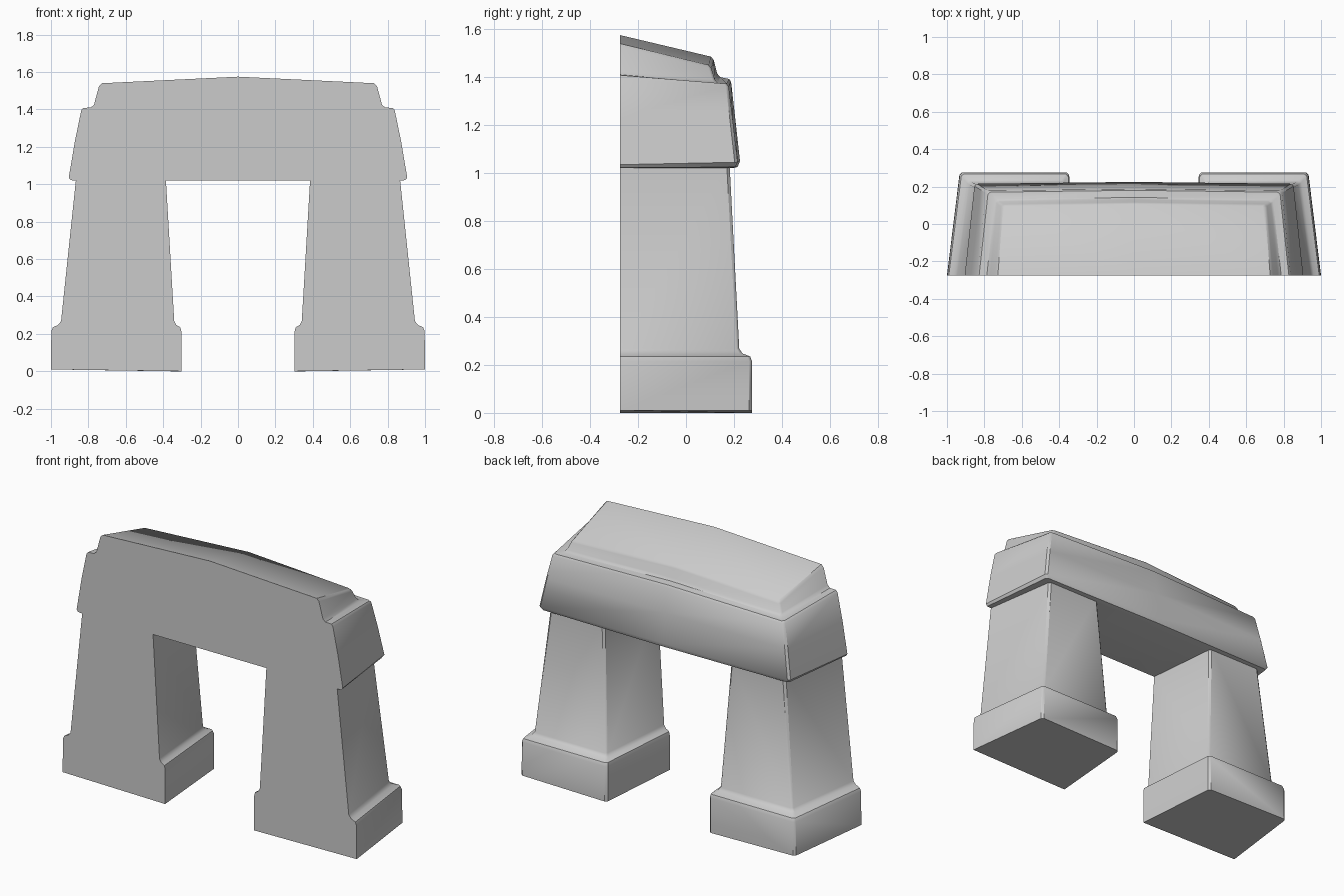
import bpy, bmesh
from mathutils import Vector

if "Cube" in bpy.data.objects:
    bpy.data.objects.remove(bpy.data.objects["Cube"], do_unlink=True)

FRONT = -0.275

stone = bpy.data.materials.new("pale grey stone")
stone.use_nodes = True
grey = (0.6, 0.6, 0.6, 1)
stone.diffuse_color = grey
stone.node_tree.nodes["Principled BSDF"].inputs["Base Color"].default_value = grey


def soften(ring, corners, r=0.012):
    """Replace each listed corner of a ring by two points."""
    out = []
    for i, p in enumerate(ring):
        if i in corners:
            for q in (ring[i - 1], ring[(i + 1) % len(ring)]):
                out.append(p + (q - p).normalized() * r)
        else:
            out.append(p)
    return out


def loft(name, rings, split_caps=False):
    """Skin stacked rings into a closed solid."""
    bm = bmesh.new()
    loops = [[bm.verts.new(p) for p in ring] for ring in rings]
    n = len(loops[0])
    for a, b in zip(loops, loops[1:]):
        for i in range(n):
            j = (i + 1) % n
            bm.faces.new((a[i], a[j], b[j], b[i]))
    for cap in (loops[0], loops[-1]):
        if split_caps:  # halves meet on the centre line
            h = n // 2
            bm.faces.new(cap[:h + 1])
            bm.faces.new(cap[h:] + cap[:1])
        else:
            bm.faces.new(cap)
    bmesh.ops.recalc_face_normals(bm, faces=bm.faces)
    mesh = bpy.data.meshes.new(name)
    bm.to_mesh(mesh)
    bm.free()
    mesh.materials.append(stone)
    ob = bpy.data.objects.new(name, mesh)
    bpy.context.collection.objects.link(ob)
    bpy.ops.object.select_all(action="DESELECT")
    ob.select_set(True)
    bpy.context.view_layer.objects.active = ob
    bpy.ops.object.shade_smooth_by_angle(angle=0.7)
    return ob


# Legs with flared plinths: z, outer x, inner x, back y
LEG = [
    (0.0, 1.0, 0.303, 0.275),
    (0.215, 0.998, 0.303, 0.275),
    (0.235, 0.99, 0.308, 0.268),
    (0.248, 0.962, 0.33, 0.235),
    (0.268, 0.946, 0.341, 0.222),
    (1.03, 0.866, 0.386, 0.182),
]
for side, name in ((1, "left_leg"), (-1, "right_leg")):
    rings = []
    for z, outer, inner, back in LEG:
        lift = 0.01 if z == 0 else 0
        ring = [Vector((side * x, y, h)) for x, y, h in (
            (inner, FRONT, z), (outer, FRONT, z + lift),
            (outer - 0.068, back, z + lift), (inner + 0.045, back, z))]
        rings.append(soften(ring, (2, 3)))
    loft(name, rings)

# Crowned lintel: front x, back x, back y, front z, back z, rise at centre
LINTEL = [
    (0.866, 0.80, 0.182, 1.02, 1.02, 0.0),
    (0.895, 0.84, 0.205, 1.022, 1.025, 0.0),
    (0.905, 0.852, 0.215, 1.035, 1.045, 0.005),
    (0.872, 0.82, 0.195, 1.23, 1.22, 0.01),
    (0.838, 0.79, 0.178, 1.395, 1.36, 0.02),
    (0.828, 0.78, 0.17, 1.408, 1.372, 0.02),
    (0.787, 0.743, 0.132, 1.41, 1.375, 0.025),
    (0.77, 0.73, 0.12, 1.425, 1.39, 0.025),
    (0.743, 0.71, 0.106, 1.525, 1.435, 0.035),
    (0.728, 0.70, 0.095, 1.54, 1.45, 0.035),
]
rings = []
for xf, xb, yb, zf, zb, rise in LINTEL:
    ring = [Vector(p) for p in (
        (0, FRONT, zf + rise), (xf, FRONT, zf), (xb, yb, zb),
        (0, yb + 0.01, zb + rise), (-xb, yb, zb), (-xf, FRONT, zf))]
    rings.append(soften(ring, (2, 4)))
loft("lintel", rings, split_caps=True)
